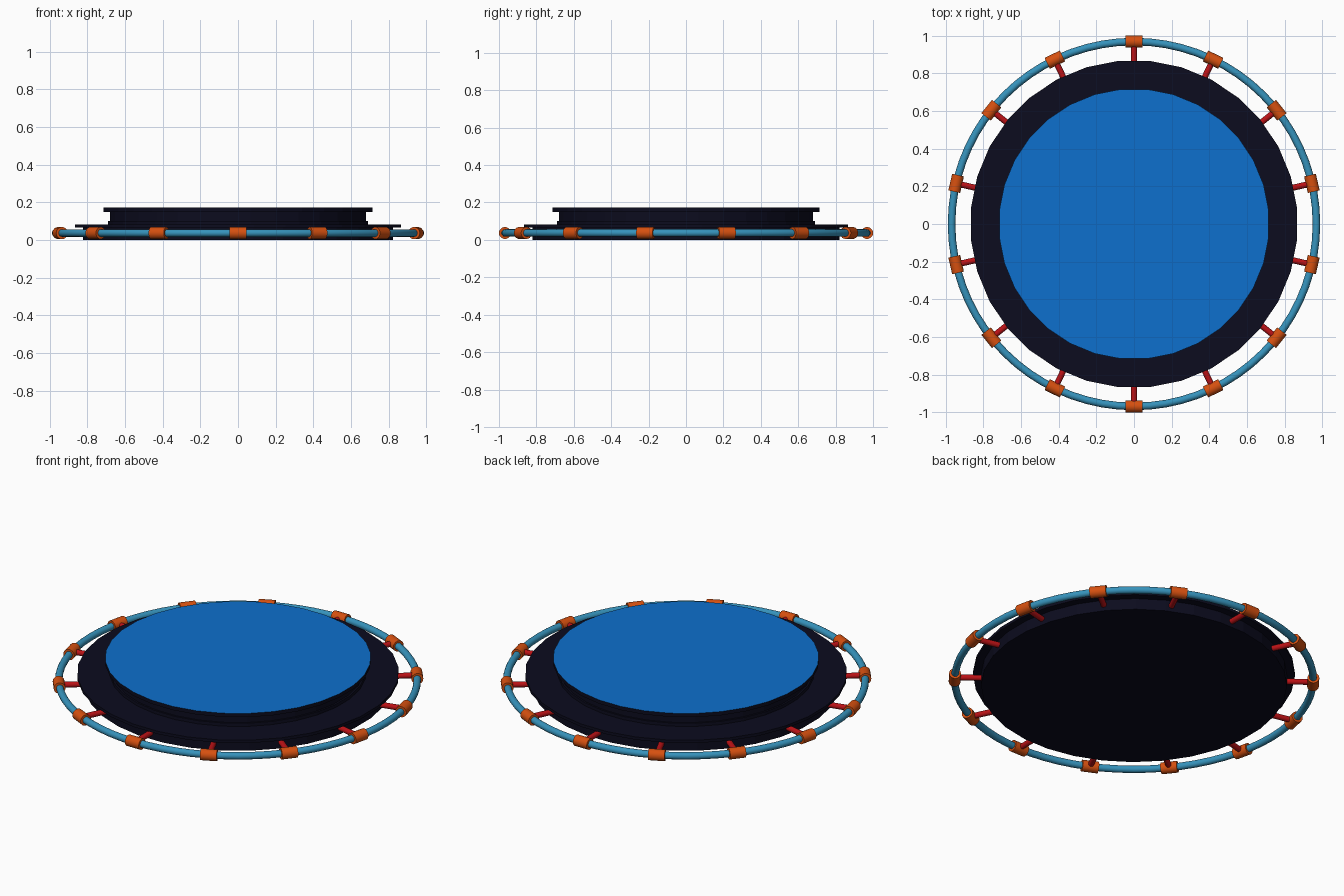
import bpy
import bmesh
from math import pi, cos, sin
from mathutils import Matrix, Vector

SIDES = 32
CLAMPS = 14
RING_R = 0.968
RING_Z = 0.037

cube = bpy.data.objects.get("Cube")
if cube:
    bpy.data.objects.remove(cube, do_unlink=True)


def material(name, r, g, b):
    m = bpy.data.materials.new(name)
    m.use_nodes = True
    m.diffuse_color = (r, g, b, 1)
    m.node_tree.nodes["Principled BSDF"].inputs["Base Color"].default_value = (r, g, b, 1)
    return m


navy = material("dark navy", 0.0035, 0.0035, 0.013)
blue = material("bright blue", 0.004, 0.16, 0.61)
teal = material("teal blue", 0.037, 0.29, 0.5)
orange = material("orange", 0.67, 0.08, 0.005)
red = material("red", 0.5, 0.006, 0.008)


def finish(name, bm, mats, smooth=False):
    bmesh.ops.recalc_face_normals(bm, faces=bm.faces)
    mesh = bpy.data.meshes.new(name)
    bm.to_mesh(mesh)
    bm.free()
    obj = bpy.data.objects.new(name, mesh)
    bpy.context.collection.objects.link(obj)
    for m in mats:
        mesh.materials.append(m)
    if smooth:
        bpy.ops.object.select_all(action="DESELECT")
        obj.select_set(True)
        bpy.context.view_layer.objects.active = obj
        bpy.ops.object.shade_smooth_by_angle(angle=pi / 4)
    return obj


def disc(name, radius, z0, z1, mats):
    """Faceted disc with flat sides facing the axes; radius is to the flats."""
    bm = bmesh.new()
    r = radius / cos(pi / SIDES)
    place = Matrix.Translation((0, 0, (z0 + z1) / 2)) @ Matrix.Rotation(pi / SIDES, 4, "Z")
    bmesh.ops.create_cone(bm, cap_ends=True, segments=SIDES, radius1=r, radius2=r,
                          depth=z1 - z0, matrix=place)
    bm.normal_update()
    if len(mats) > 1:
        for f in bm.faces:
            f.material_index = int(f.normal.z > 0.9)
    return finish(name, bm, mats)


def rod(name, center, axis, radius, length, mat):
    bm = bmesh.new()
    place = Matrix.Translation(center) @ axis.to_track_quat("Z", "Y").to_matrix().to_4x4()
    bmesh.ops.create_cone(bm, cap_ends=True, segments=20, radius1=radius, radius2=radius,
                          depth=length, matrix=place)
    return finish(name, bm, [mat], smooth=True)


# Stepped body, with a coloured top surface
disc("base", 0.822, 0.0, 0.066, [navy])
disc("base_flange", 0.865, 0.066, 0.083, [navy])
disc("drum_foot", 0.69, 0.083, 0.102, [navy])
disc("drum", 0.68, 0.102, 0.15, [navy])
disc("top_plate", 0.715, 0.15, 0.172, [navy, blue])

# Outer tube ring
bpy.ops.mesh.primitive_torus_add(major_radius=RING_R, minor_radius=0.02, major_segments=72,
                                 minor_segments=16, location=(0, 0, RING_Z))
ring = bpy.context.object
ring.name = "outer_ring"
ring.data.materials.append(teal)
bpy.ops.object.shade_smooth_by_angle(angle=pi / 4)

# Clamps on the ring and spokes to the base
for i in range(CLAMPS):
    a = pi / 2 + 2 * pi * i / CLAMPS
    out = Vector((cos(a), sin(a), 0))
    along = Vector((-sin(a), cos(a), 0))
    up = Vector((0, 0, RING_Z))
    rod(f"ring_clamp_{i + 1}", out * RING_R + up, along, 0.032, 0.09, orange)
    rod(f"spoke_{i + 1}", out * (0.80 + RING_R) / 2 + up, out, 0.016, RING_R - 0.80, red)
